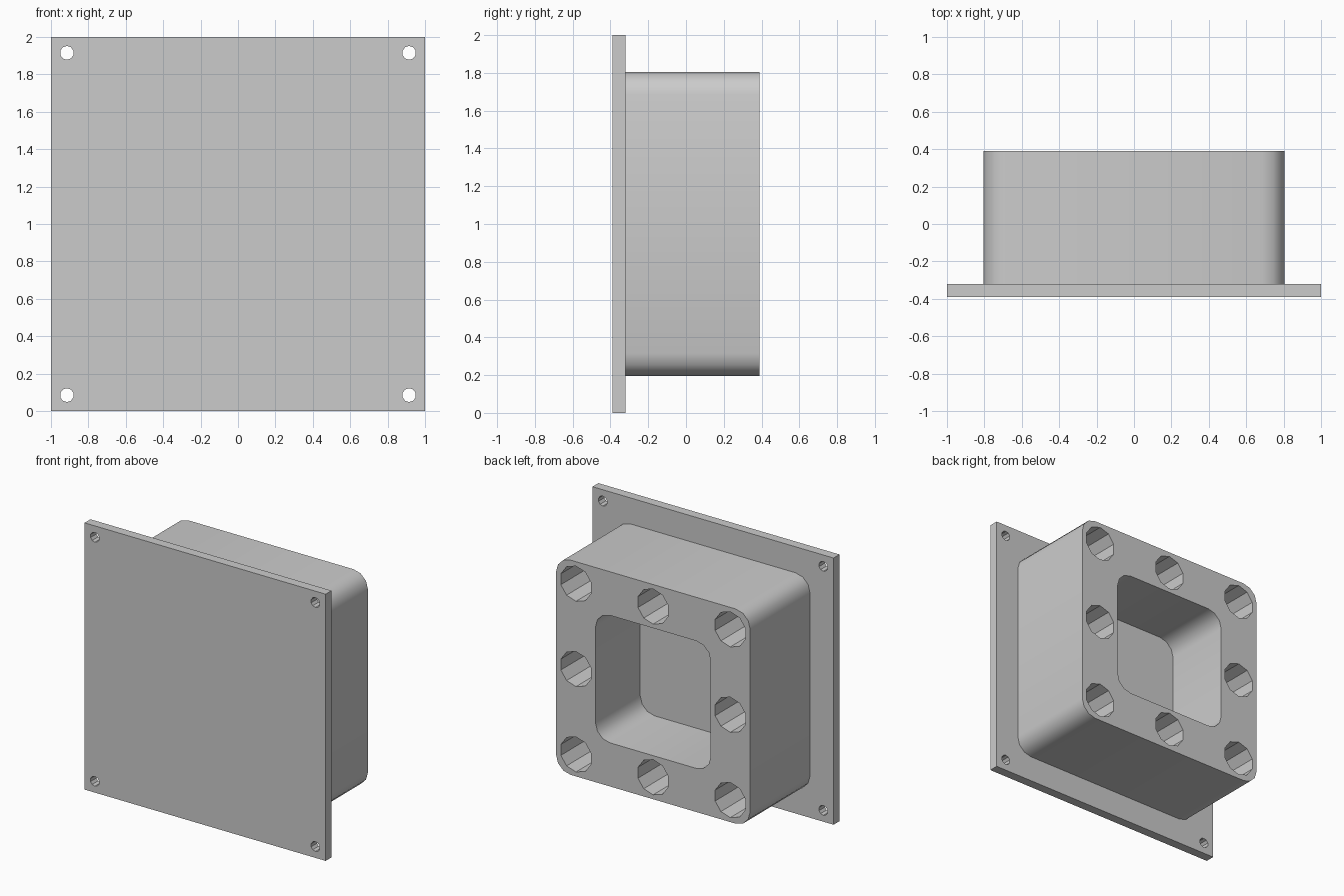
import bpy
import bmesh
import math

cube = bpy.data.objects.get("Cube")
if cube:
    bpy.data.objects.remove(cube, do_unlink=True)

MID_Z = 1.0
FRONT, PLATE_BACK, BACK, POCKET_FLOOR = -0.39, -0.32, 0.39, -0.14

grey = bpy.data.materials.new("plain grey")
grey.use_nodes = True
grey.diffuse_color = (0.6, 0.6, 0.6, 1)
grey.node_tree.nodes["Principled BSDF"].inputs["Base Color"].default_value = (0.6, 0.6, 0.6, 1)


def rounded_square(half, radius, steps=3):
    """Square outline in x and z with arc corners."""
    points = []
    for corner in range(4):
        start = corner * math.pi / 2
        sx = 1 if corner in (0, 3) else -1
        sz = 1 if corner in (0, 1) else -1
        for i in range(steps + 1):
            a = start + i * math.pi / 2 / steps
            points.append((sx * (half - radius) + radius * math.cos(a),
                           sz * (half - radius) + radius * math.sin(a)))
    return points


def circle(cx, cz, radius, sides=10):
    """Polygon outline with a corner at the top."""
    angles = [math.pi / 2 + i * math.tau / sides for i in range(sides)]
    return [(cx + radius * math.cos(a), cz + radius * math.sin(a)) for a in angles]


def prisms(name, outlines, y0, y1):
    """One object holding each outline extruded from y0 to y1."""
    bm = bmesh.new()
    for outline in outlines:
        face = bm.faces.new([bm.verts.new((x, y0, z + MID_Z)) for x, z in outline])
        extruded = bmesh.ops.extrude_face_region(bm, geom=[face], use_keep_orig=True)
        moved = [g for g in extruded["geom"] if isinstance(g, bmesh.types.BMVert)]
        bmesh.ops.translate(bm, verts=moved, vec=(0, y1 - y0, 0))
    bmesh.ops.recalc_face_normals(bm, faces=bm.faces[:])
    mesh = bpy.data.meshes.new(name)
    bm.to_mesh(mesh)
    bm.free()
    mesh.materials.append(grey)
    obj = bpy.data.objects.new(name, mesh)
    bpy.context.collection.objects.link(obj)
    return obj


def cut(target, cutter):
    """Subtract the cutter, then discard it."""
    cutter.hide_render = True
    mod = target.modifiers.new("cut", "BOOLEAN")
    mod.operation, mod.solver, mod.object = "DIFFERENCE", "EXACT", cutter
    select(target)
    bpy.ops.object.modifier_apply(modifier=mod.name)
    bpy.data.objects.remove(cutter, do_unlink=True)


def select(obj):
    bpy.ops.object.select_all(action="DESELECT")
    obj.select_set(True)
    bpy.context.view_layer.objects.active = obj


# Thin mounting plate with a screw hole in each corner
plate = prisms("mounting_plate", [[(-1, -1), (1, -1), (1, 1), (-1, 1)]], FRONT, PLATE_BACK)
screws = [circle(x, z, 0.037) for x in (-0.915, 0.915) for z in (-0.915, 0.915)]
cut(plate, prisms("screw_hole_cutter", screws, FRONT - 0.1, PLATE_BACK + 0.1))

# Rounded block with a square pocket and a ring of eight round sockets
block = prisms("socket_block", [rounded_square(0.805, 0.12)], PLATE_BACK, BACK)
cut(block, prisms("pocket_cutter", [rounded_square(0.478, 0.12)], POCKET_FLOOR, BACK + 0.1))
places = (-0.64, 0, 0.64)
sockets = [circle(x, z, 0.132) for x in places for z in places if x or z]
cut(block, prisms("socket_cutter", sockets, POCKET_FLOOR, BACK + 0.1))

# Smooth the rounded corners, keep the socket facets crisp
for part in (plate, block):
    select(part)
    bpy.ops.object.shade_smooth_by_angle(angle=math.radians(33))
